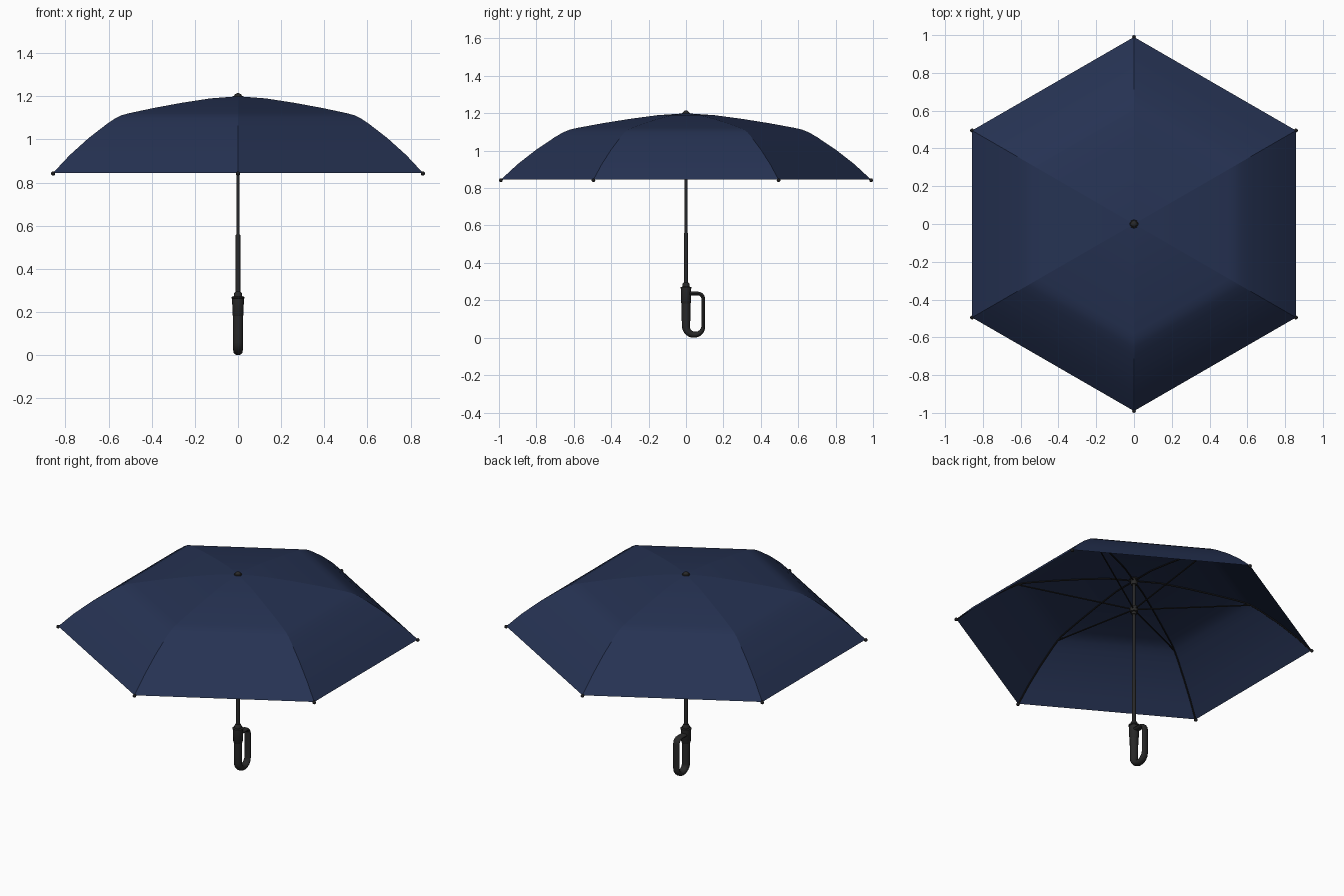
import bpy, bmesh
from math import sin, cos, pi, radians
from mathutils import Vector

cube = bpy.data.objects.get("Cube")
if cube:
    bpy.data.objects.remove(cube)


def material(name, color, rough):
    m = bpy.data.materials.new(name)
    m.use_nodes = True
    m.diffuse_color = (*color, 1)
    bsdf = m.node_tree.nodes["Principled BSDF"]
    bsdf.inputs["Base Color"].default_value = (*color, 1)
    bsdf.inputs["Roughness"].default_value = rough
    return m


navy = material("navy fabric", (0.019, 0.032, 0.086), 0.8)
black = material("black plastic", (0.021, 0.021, 0.021), 0.6)
dark = material("dark metal", (0.012, 0.012, 0.013), 0.6)


def add_object(name, bm, mat):
    mesh = bpy.data.meshes.new(name)
    bm.to_mesh(mesh)
    bm.free()
    mesh.materials.append(mat)
    obj = bpy.data.objects.new(name, mesh)
    bpy.context.collection.objects.link(obj)
    return obj


def smooth(obj, angle=40):
    bpy.ops.object.select_all(action='DESELECT')
    obj.select_set(True)
    bpy.context.view_layer.objects.active = obj
    bpy.ops.object.shade_smooth_by_angle(angle=radians(angle))


def skin(name, rings, mat):
    """Bridge closed rings of points into a capped solid."""
    bm = bmesh.new()
    loops = [[bm.verts.new(p) for p in ring] for ring in rings]
    n = len(loops[0])
    for a, b in zip(loops, loops[1:]):
        for i in range(n):
            j = (i + 1) % n
            bm.faces.new((a[i], a[j], b[j], b[i]))
    bm.faces.new(loops[0])
    bm.faces.new(loops[-1])
    bmesh.ops.recalc_face_normals(bm, faces=bm.faces)
    obj = add_object(name, bm, mat)
    smooth(obj)
    return obj


def lathe(name, profile, mat, sides=20):
    turn = [2 * pi * i / sides for i in range(sides)]
    return skin(name, [[(r * cos(t), r * sin(t), z) for t in turn] for r, z in profile], mat)


def sweep(name, path, mat, sides=16):
    """Sweep an ellipse along a path in the y-z plane; path holds y, z, half width, half depth."""
    rings = []
    for k, (y, z, wide, deep) in enumerate(path):
        p, q = path[max(k - 1, 0)], path[min(k + 1, len(path) - 1)]
        along = Vector((0, q[0] - p[0], q[1] - p[1])).normalized()
        side = Vector((1, 0, 0))
        out = along.cross(side)
        rings.append([Vector((0, y, z)) + side * (wide * cos(t)) + out * (deep * sin(t))
                      for t in (2 * pi * i / sides for i in range(sides))])
    return skin(name, rings, mat)


def ball(name, radius, location, mat):
    bm = bmesh.new()
    bmesh.ops.create_uvsphere(bm, u_segments=16, v_segments=10, radius=radius)
    obj = add_object(name, bm, mat)
    obj.location = location
    smooth(obj)
    return obj


# Canopy: six flat panels following one rib profile (radius, height)
rib_profile = [(0.15, 1.19), (0.3, 1.17), (0.45, 1.146), (0.58, 1.122), (0.62, 1.113),
               (0.655, 1.099), (0.7, 1.073), (0.8, 1.006), (0.9, 0.928), (0.99, 0.845)]
angles = [pi / 2 + k * pi / 3 for k in range(6)]
bm = bmesh.new()
apex = bm.verts.new((0, 0, 1.2))
ribs = [[apex] + [bm.verts.new((r * cos(a), r * sin(a), z)) for r, z in rib_profile]
        for a in angles]
for k in range(6):
    a, b = ribs[k], ribs[(k + 1) % 6]
    bm.faces.new((apex, a[1], b[1]))
    for i in range(1, len(a) - 1):
        bm.faces.new((a[i], a[i + 1], b[i + 1], b[i]))
for f in bm.faces:
    f.smooth = True
for rib in ribs:
    for p, q in zip(rib, rib[1:]):
        bm.edges.get((p, q)).smooth = False
add_object("canopy", bm, navy)

# Ribs, stretchers and tips under the canopy
for k, a in enumerate(angles, 1):
    rib_path = [(0, 1.19)] + rib_profile
    rib = sweep(f"rib_{k}", [(r, z - 0.006, 0.004, 0.004) for r, z in rib_path], dark, 8)
    strut = sweep(f"stretcher_{k}", [(0.01, 1.005, 0.004, 0.004), (0.64, 1.095, 0.004, 0.004)],
                  dark, 8)
    for part in (rib, strut):
        part.rotation_euler.z = a - pi / 2
    ball(f"rib_tip_{k}", 0.01, (0.99 * cos(a), 0.99 * sin(a), 0.842), dark)

# Shaft, hubs and top cap
lathe("lower_shaft", [(0.011, 0.27), (0.011, 0.555), (0.009, 0.56)], black)
lathe("upper_shaft", [(0.008, 0.54), (0.008, 1.195)], black)
lathe("runner", [(0.013, 0.972), (0.015, 0.985), (0.022, 0.987), (0.022, 1.02), (0.015, 1.025)],
      black)
lathe("top_hub", [(0.016, 1.16), (0.018, 1.165), (0.018, 1.185)], black)
lathe("cap_base", [(0.024, 1.192), (0.022, 1.202)], black)
ball("top_cap", 0.019, (0, 0, 1.196), black)

# Handle: thick grip flowing into a slimmer loop that returns to the top
steps = 12
path = [(0, 0.265, 0.024, 0.023), (0, 0.16, 0.024, 0.023), (0, 0.1, 0.023, 0.023)]
for i in range(steps + 1):
    t = pi * i / steps
    f = i / steps
    path.append((0.046 - 0.046 * cos(t), 0.06 - 0.044 * sin(t),
                 0.023 - 0.003 * f, 0.022 - 0.012 * f))
path.append((0.092, 0.12, 0.02, 0.01))
for i in range(7):
    t = pi / 2 * i / 6
    path.append((0.064 + 0.028 * cos(t), 0.208 + 0.028 * sin(t), 0.02, 0.01))
path.append((0.005, 0.236, 0.02, 0.011))
sweep("handle_loop", path, black)
lathe("handle_sleeve", [(0.022, 0.18), (0.026, 0.186), (0.027, 0.262), (0.03, 0.264),
                        (0.03, 0.27), (0.02, 0.273), (0.018, 0.288), (0.012, 0.294)], black)
